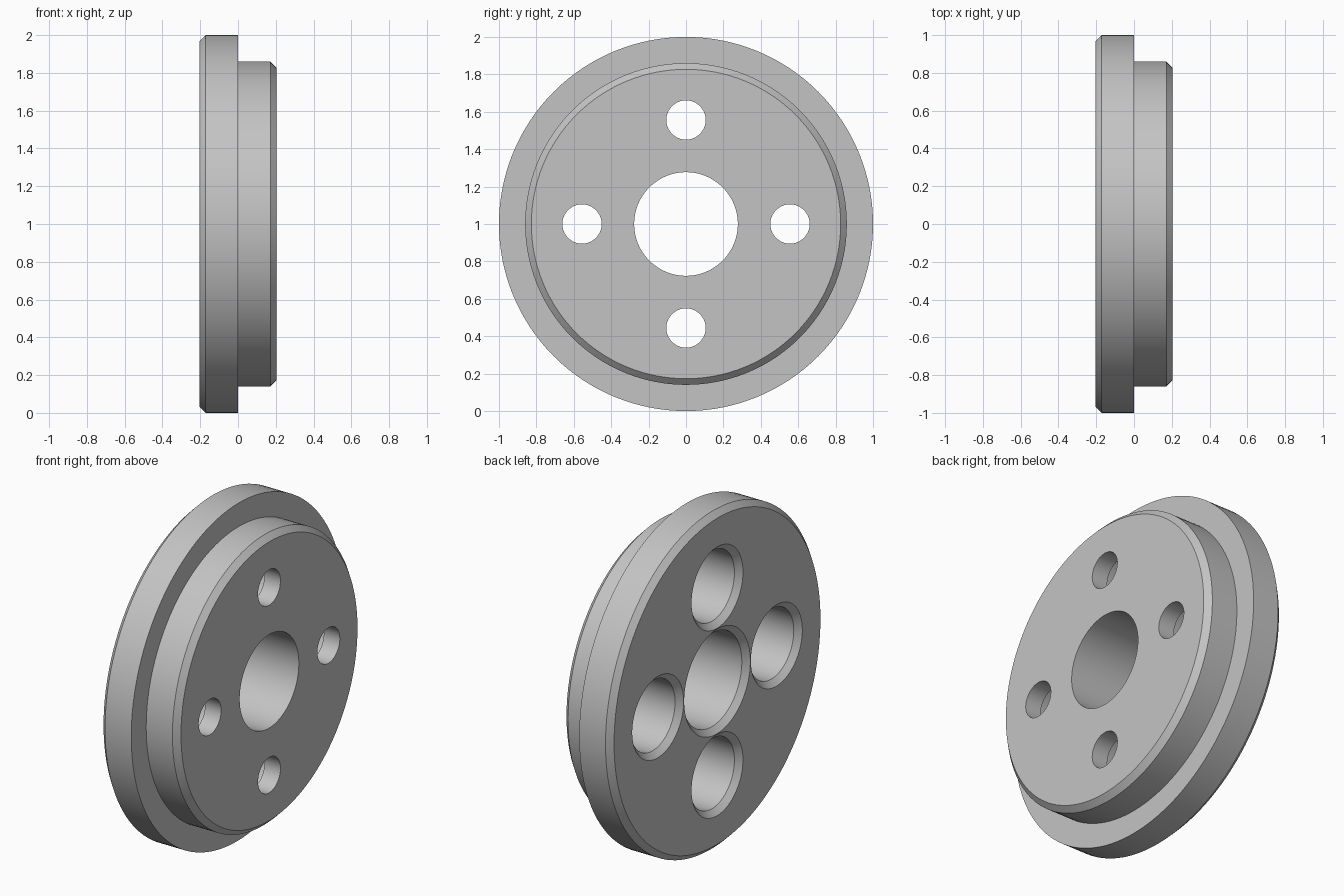
import bpy
import bmesh
import math
from mathutils import Matrix, Vector

cube = bpy.data.objects.get("Cube")
if cube:
    bpy.data.objects.remove(cube, do_unlink=True)

HALF = 0.205      # half thickness of the disc
CHAMFER = 0.033
CENTRE = Vector((0, 0, 1))
BOLT_CIRCLE = 0.556

grey = bpy.data.materials.new("plain grey")
grey.use_nodes = True
colour = (0.55, 0.55, 0.55, 1)
grey.diffuse_color = colour
grey.node_tree.nodes["Principled BSDF"].inputs["Base Color"].default_value = colour


def revolve(name, profile, closed, segments, location):
    """Turn an (x, radius) profile around the x axis."""
    bm = bmesh.new()
    verts = [bm.verts.new((x, 0, r)) for x, r in profile]
    pairs = list(zip(verts, verts[1:]))
    if closed:
        pairs.append((verts[-1], verts[0]))
    edges = [bm.edges.new(p) for p in pairs]
    bmesh.ops.spin(bm, geom=verts + edges, cent=(0, 0, 0), axis=(1, 0, 0),
                   angle=math.tau, steps=segments, use_duplicate=False)
    bmesh.ops.remove_doubles(bm, verts=bm.verts, dist=0.0001)
    bmesh.ops.recalc_face_normals(bm, faces=bm.faces)
    bmesh.ops.transform(bm, matrix=Matrix.Translation(location), verts=bm.verts)
    mesh = bpy.data.meshes.new(name)
    bm.to_mesh(mesh)
    bm.free()
    mesh.materials.append(grey)
    obj = bpy.data.objects.new(name, mesh)
    bpy.context.collection.objects.link(obj)
    return obj


# Stepped disc with a centre bore and chamfered rims
FLANGE, HUB, BORE = 1.0, 0.86, 0.277
disc = revolve("stepped_disc", [
    (-HALF, BORE + CHAMFER), (-HALF, FLANGE - CHAMFER),
    (-HALF + CHAMFER, FLANGE), (0, FLANGE), (0, HUB),
    (HALF - CHAMFER, HUB), (HALF, HUB - CHAMFER),
    (HALF, BORE), (-HALF + CHAMFER, BORE)], True, 128, CENTRE)

# Four counterbored bolt holes, chamfered at the flange face
POCKET, HOLE, FLOOR, EXTRA = 0.208, 0.105, 0.1, 0.05
cutters = []
for i in range(4):
    angle = i * math.pi / 2
    offset = Vector((0, math.cos(angle), math.sin(angle))) * BOLT_CIRCLE
    cutters.append(revolve("bolt_hole_cutter", [
        (-HALF - EXTRA, 0), (-HALF - EXTRA, POCKET + CHAMFER),
        (-HALF, POCKET + CHAMFER), (-HALF + CHAMFER, POCKET),
        (FLOOR, POCKET), (FLOOR, HOLE),
        (HALF + EXTRA, HOLE), (HALF + EXTRA, 0)], False, 64, CENTRE + offset))

bpy.ops.object.select_all(action='DESELECT')
disc.select_set(True)
bpy.context.view_layer.objects.active = disc
for cutter in cutters:
    cutter.hide_render = True
    mod = disc.modifiers.new("bolt_hole", 'BOOLEAN')
    mod.operation = 'DIFFERENCE'
    mod.solver = 'EXACT'
    mod.object = cutter
    bpy.ops.object.modifier_apply(modifier=mod.name)
    bpy.data.objects.remove(cutter, do_unlink=True)

bpy.ops.object.shade_smooth_by_angle(angle=math.radians(30))
